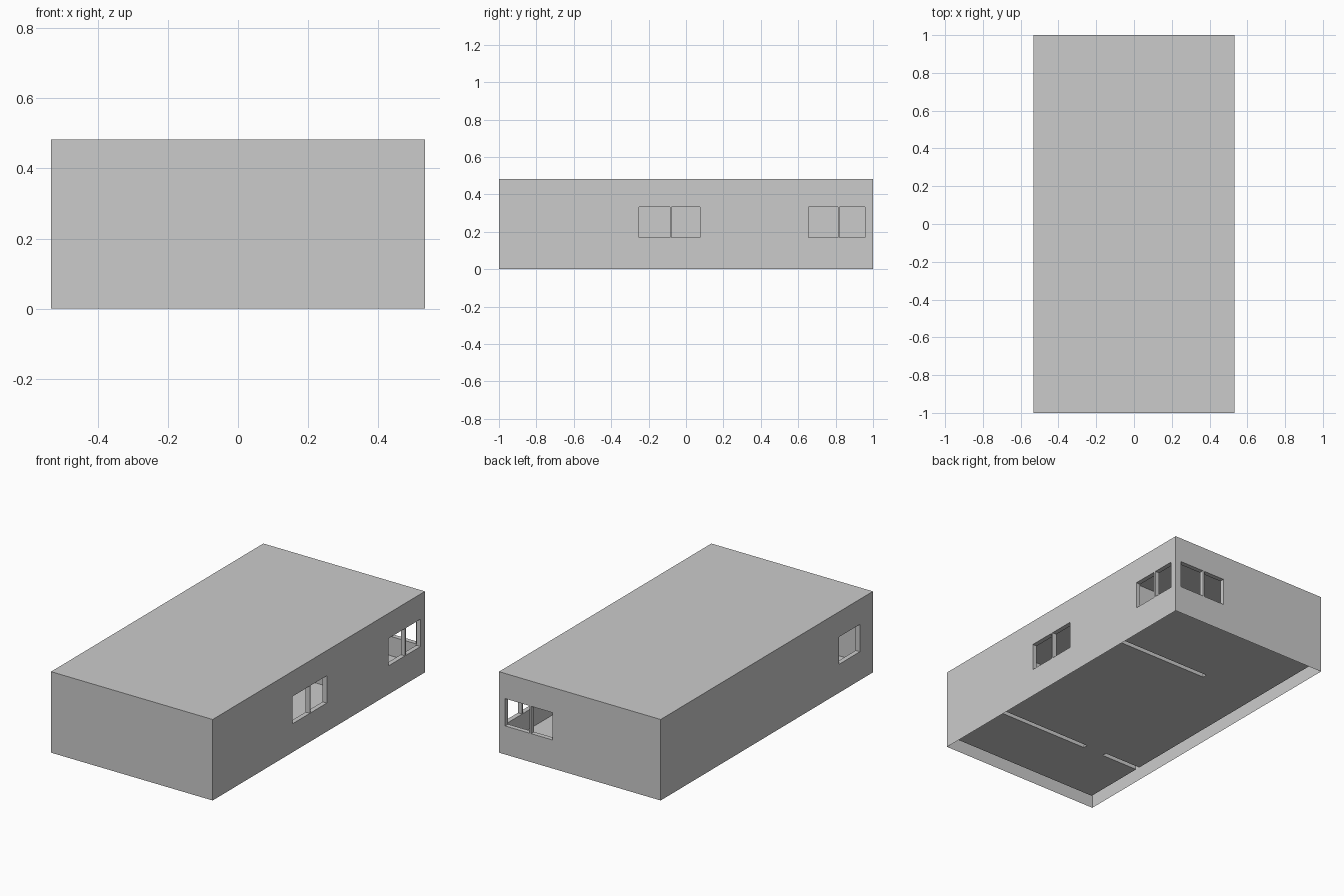
import bpy, bmesh
from mathutils import Vector

if "Cube" in bpy.data.objects:
    bpy.data.objects.remove(bpy.data.objects["Cube"])

X, Y, H = 0.533, 1.0, 0.483      # half width, half length, height
T, FLOOR, CEIL = 0.028, 0.055, 0.455
IX, IY = X - T, Y - T            # inner wall faces


def box(name, x0, x1, y0, y1, z0, z1):
    mesh = bpy.data.meshes.new(name)
    bm = bmesh.new()
    bmesh.ops.create_cube(bm, size=1)
    size = Vector((x1 - x0, y1 - y0, z1 - z0))
    mid = Vector(((x0 + x1) / 2, (y0 + y1) / 2, (z0 + z1) / 2))
    for v in bm.verts:
        v.co = v.co * size + mid
    bm.to_mesh(mesh)
    bm.free()
    ob = bpy.data.objects.new(name, mesh)
    bpy.context.collection.objects.link(ob)
    return ob


house = box("house_shell", -X, X, -Y, Y, 0, H)
bpy.context.view_layer.objects.active = house


def cut(x0, x1, y0, y1, z0=FLOOR, z1=CEIL):
    cutter = box("cutter", x0, x1, y0, y1, z0, z1)
    cutter.hide_render = True
    mod = house.modifiers.new("cut", 'BOOLEAN')
    mod.operation = 'DIFFERENCE'
    mod.solver = 'EXACT'
    mod.object = cutter
    bpy.ops.object.modifier_apply(modifier=mod.name)
    bpy.data.objects.remove(cutter, do_unlink=True)


# Three rooms separated by thin partitions
P1, P2, W = 0.468, -0.57, 0.014
cut(-IX, IX, P1 + W, IY)
cut(-IX, IX, P2 + W, P1 - W)
cut(-IX, IX, -IY, P2 - W)

# Wide opening and doorway through the partitions
cut(-IX, -0.126, P1 - W, P1 + W)
cut(-0.26, -0.122, P2 - W, P2 + W)

# Window panes: paired on the right and back walls, single on the left wall
Z0, Z1, E = 0.17, 0.333, 0.01
for a, b in ((-0.25, -0.085), (-0.078, 0.076), (0.655, 0.812), (0.822, 0.958)):
    cut(IX - E, X + E, a, b, Z0, Z1)
for a, b in ((0.182, 0.321), (0.333, 0.493)):
    cut(a, b, IY - E, Y + E, Z0, Z1)
cut(-X - E, -IX + E, -0.877, -0.68, Z0, Z1)

# Open underside, showing the raised floor and hollow walls
bm = bmesh.new()
bm.from_mesh(house.data)
under = [f for f in bm.faces if all(v.co.z < 1e-4 for v in f.verts)]
bmesh.ops.delete(bm, geom=under, context='FACES')
bm.to_mesh(house.data)
bm.free()
